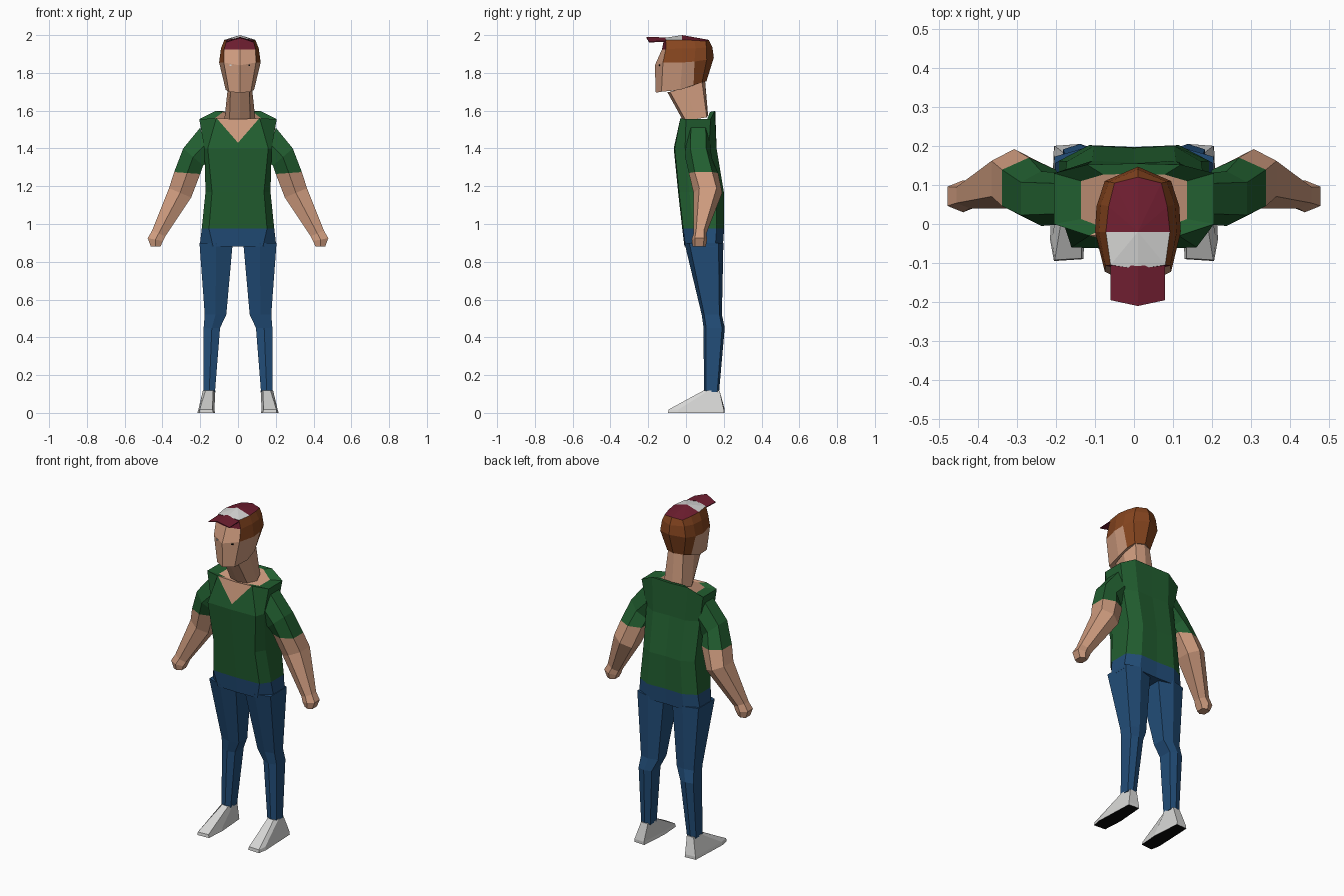
import bpy, bmesh
from mathutils import Vector

if "Cube" in bpy.data.objects:
    bpy.data.objects.remove(bpy.data.objects["Cube"])

COLOURS = {
    "skin": (0.62, 0.33, 0.21), "shirt_green": (0.016, 0.115, 0.03),
    "trouser_blue": (0.016, 0.075, 0.19), "hair_brown": (0.24, 0.06, 0.014),
    "cap_maroon": (0.16, 0.013, 0.03), "white": (0.68, 0.68, 0.67),
    "sole_black": (0.003, 0.003, 0.003),
}
NAMES = list(COLOURS)
MATS = []
for n, c in COLOURS.items():
    m = bpy.data.materials.new(n)
    m.diffuse_color = (*c, 1)
    m.use_nodes = True
    m.node_tree.nodes["Principled BSDF"].inputs["Base Color"].default_value = m.diffuse_color
    MATS.append(m)


def finish(name, bm, rule):
    """Turn a bmesh into a flat-shaded object, colouring faces by rule(centre, normal)."""
    bmesh.ops.recalc_face_normals(bm, faces=bm.faces)
    for f in bm.faces:
        f.material_index = NAMES.index(rule(f.calc_center_median(), f.normal))
    me = bpy.data.meshes.new(name)
    bm.to_mesh(me)
    bm.free()
    for m in MATS:
        me.materials.append(m)
    ob = bpy.data.objects.new(name, me)
    bpy.context.collection.objects.link(ob)
    return ob


def loft(rings, tip=None):
    """Skin closed rings of points; optionally end in a fan to a tip point."""
    bm = bmesh.new()
    vs = [[bm.verts.new(p) for p in r] for r in rings]
    n = len(vs[0])
    for a, b in zip(vs, vs[1:]):
        for i in range(n):
            j = (i + 1) % n
            bm.faces.new((a[i], a[j], b[j], b[i]))
    bm.faces.new(vs[0])
    if tip:
        t = bm.verts.new(tip)
        for i in range(n):
            bm.faces.new((vs[-1][i], vs[-1][(i + 1) % n], t))
    else:
        bm.faces.new(vs[-1])
    return bm


def sym(half, cx=0.0):
    """Mirror a half ring (front centre to back centre) into a closed ring."""
    full = half + [(-x, y, z) for x, y, z in half[-2:0:-1]]
    return [(x + cx, y, z) for x, y, z in full]


# Torso: hips, waist, chest, shoulders
def torso_ring(z, w, front, back, fw=0.8):
    return sym([(0, front, z), (w * fw, front + 0.005, z), (w, front + 0.06, z),
                (w, back - 0.04, z), (w * 0.6, back, z), (0, back - 0.005, z)])


shoulder = sym([(0, -0.03, 1.555), (0.115, -0.03, 1.56), (0.205, 0.0, 1.555),
                (0.205, 0.13, 1.555), (0.12, 0.152, 1.598), (0, 0.155, 1.595)])
collar = [(x * 0.66, 0.05 + (y - 0.05) * 0.75, z - 0.005) for x, y, z in shoulder]
torso = loft([torso_ring(0.88, 0.203, -0.008, 0.195, 0.65), torso_ring(0.975, 0.192, -0.02, 0.202),
              torso_ring(1.17, 0.172, -0.042, 0.20), torso_ring(1.4, 0.178, -0.065, 0.162, 0.9),
              shoulder, collar])
# Cut the V neckline into the chest faces
for s in (1, -1):
    faces = [f for f in torso.faces if f.calc_center_median().x * s > 0
             and f.calc_center_median().y < 0 and 1.42 < f.calc_center_median().z < 1.54]
    geom = faces + list({e for f in faces for e in f.edges}) + list({v for f in faces for v in f.verts})
    bmesh.ops.bisect_plane(torso, geom=geom, plane_co=(0, 0, 1.43), plane_no=Vector((-1.15 * s, 0, 1)))


def torso_colour(c, n):
    if c.z < 0.97:
        return "trouser_blue"
    if c.z > 1.43 + 1.15 * abs(c.x) and c.y < 0.0:
        return "skin"
    if c.z > 1.55 and abs(c.x) < 0.05 and c.y < 0.1:
        return "skin"
    return "shirt_green"


finish("torso", torso, torso_colour)


# Limbs: six-sided rings between an inner and an outer edge
def limb_ring(s, inner, outer, y0, y1, k=0.5):
    a, b = Vector((inner[0], 0, inner[1])), Vector((outer[0], 0, outer[1]))
    pts = []
    for u, v in ((1, -k), (1, k), (0, 1), (-1, k), (-1, -k), (0, -1)):
        p = a.lerp(b, (u + 1) / 2)
        pts.append((s * p.x, (y0 + y1) / 2 + v * (y1 - y0) / 2, p.z))
    return pts


ARM = [((0.15, 1.33), (0.20, 1.51), 0.0, 0.13), ((0.185, 1.31), (0.29, 1.40), -0.005, 0.135),
       ((0.20, 1.265), (0.338, 1.275), 0.015, 0.17), ((0.248, 1.14), (0.365, 1.19), 0.04, 0.192),
       ((0.385, 0.935), (0.455, 0.965), 0.04, 0.108), ((0.397, 0.91), (0.478, 0.925), 0.03, 0.112),
       ((0.41, 0.882), (0.462, 0.882), 0.035, 0.105)]
LEG = [((0.028, 0.90), (0.204, 0.90), -0.008, 0.198), ((0.062, 0.52), (0.176, 0.52), 0.083, 0.19),
       ((0.095, 0.45), (0.182, 0.45), 0.093, 0.205), ((0.122, 0.11), (0.183, 0.11), 0.095, 0.175)]

for s, side in ((1, "right"), (-1, "left")):
    finish(side + "_arm", loft([limb_ring(s, *r, 0.6) for r in ARM]),
           lambda c, n: "shirt_green" if c.z > 1.27 else "skin")
    finish(side + "_leg", loft([limb_ring(s, *r, 0.75) for r in LEG]),
           lambda c, n: "trouser_blue")
    # Shoe: wedge from flat sole up to the ankle
    sole = [(0.13, -0.09), (0.205, -0.095), (0.215, -0.04), (0.205, 0.2), (0.135, 0.205), (0.122, 0.03)]
    rim = [(0.135, -0.088), (0.203, -0.092), (0.21, -0.04), (0.203, 0.2), (0.137, 0.205), (0.125, 0.03)]
    ankle = [(0.132, 0.092), (0.172, 0.092), (0.186, 0.12), (0.175, 0.178), (0.13, 0.178), (0.12, 0.12)]
    finish(side + "_shoe",
           loft([[(s * x, y, 0.0) for x, y in sole], [(s * x, y, 0.018) for x, y in rim],
                 [(s * x, y, 0.118) for x, y in ankle]]),
           lambda c, n: "sole_black" if n.z < -0.8 else "white")

# Neck
HX = 0.01
finish("neck", loft([
    sym([(0, -0.02, 1.555), (0.055, -0.005, 1.555), (0.082, 0.05, 1.555), (0.06, 0.11, 1.565), (0, 0.117, 1.575)], HX),
    sym([(0, -0.10, 1.70), (0.05, -0.085, 1.70), (0.064, 0.0, 1.72), (0.05, 0.085, 1.75), (0, 0.10, 1.77)], HX)]),
    lambda c, n: "skin")

# Head with hair and cap crown
head = loft([
    sym([(0, -0.16, 1.695), (0.058, -0.13, 1.70), (0.075, -0.03, 1.71), (0.072, 0.04, 1.735),
         (0.055, 0.085, 1.75), (0, 0.108, 1.755)], HX),
    sym([(0, -0.165, 1.84), (0.085, -0.122, 1.855), (0.11, -0.02, 1.855), (0.106, 0.045, 1.86),
         (0.085, 0.11, 1.87), (0, 0.147, 1.88)], HX),
    sym([(0, -0.127, 1.925), (0.083, -0.107, 1.925), (0.1, -0.02, 1.93), (0.095, 0.05, 1.93),
         (0.074, 0.108, 1.935), (0, 0.14, 1.935)], HX),
    sym([(0, -0.115, 1.985), (0.07, -0.105, 1.975), (0.082, -0.02, 1.975), (0.075, 0.045, 1.972),
         (0.06, 0.105, 1.968), (0, 0.12, 1.975)], HX)], tip=(HX, -0.02, 2.0))


def head_colour(c, n):
    if c.z > 1.965 and n.z > 0.6:
        return "cap_maroon" if c.y > -0.02 else "white"
    if c.z > 1.92:
        return "cap_maroon" if c.y < -0.09 else "hair_brown"
    if c.z > 1.85:
        return "hair_brown" if c.y > -0.09 else "skin"
    return "hair_brown" if c.y > 0.05 else "skin"


finish("head", head, head_colour)

# Cap visor: thin, creased along the middle
visor_top = [(-0.07, -0.195, 1.966), (0, -0.21, 1.99), (0.07, -0.195, 1.966),
             (0.07, -0.1, 1.97), (0, -0.108, 1.988), (-0.07, -0.1, 1.97)]
bm = bmesh.new()
for dz in (0.0, -0.005):
    v = [bm.verts.new((x + HX, y, z + dz)) for x, y, z in visor_top]
    bm.faces.new((v[0], v[1], v[4], v[5]))
    bm.faces.new((v[1], v[2], v[3], v[4]))
bm.verts.ensure_lookup_table()
for i in range(6):
    j = (i + 1) % 6
    bm.faces.new((bm.verts[i], bm.verts[j], bm.verts[6 + j], bm.verts[6 + i]))
finish("visor", bm, lambda c, n: "cap_maroon")

# Small eyes set on the face
for s, side, col in ((-1, "left", "white"), (1, "right", "sole_black")):
    bm = bmesh.new()
    bmesh.ops.create_cube(bm, size=0.009)
    bmesh.ops.translate(bm, verts=bm.verts, vec=(HX + s * 0.05, -0.139, 1.84))
    finish(side + "_eye", bm, lambda c, n, col=col: col)
